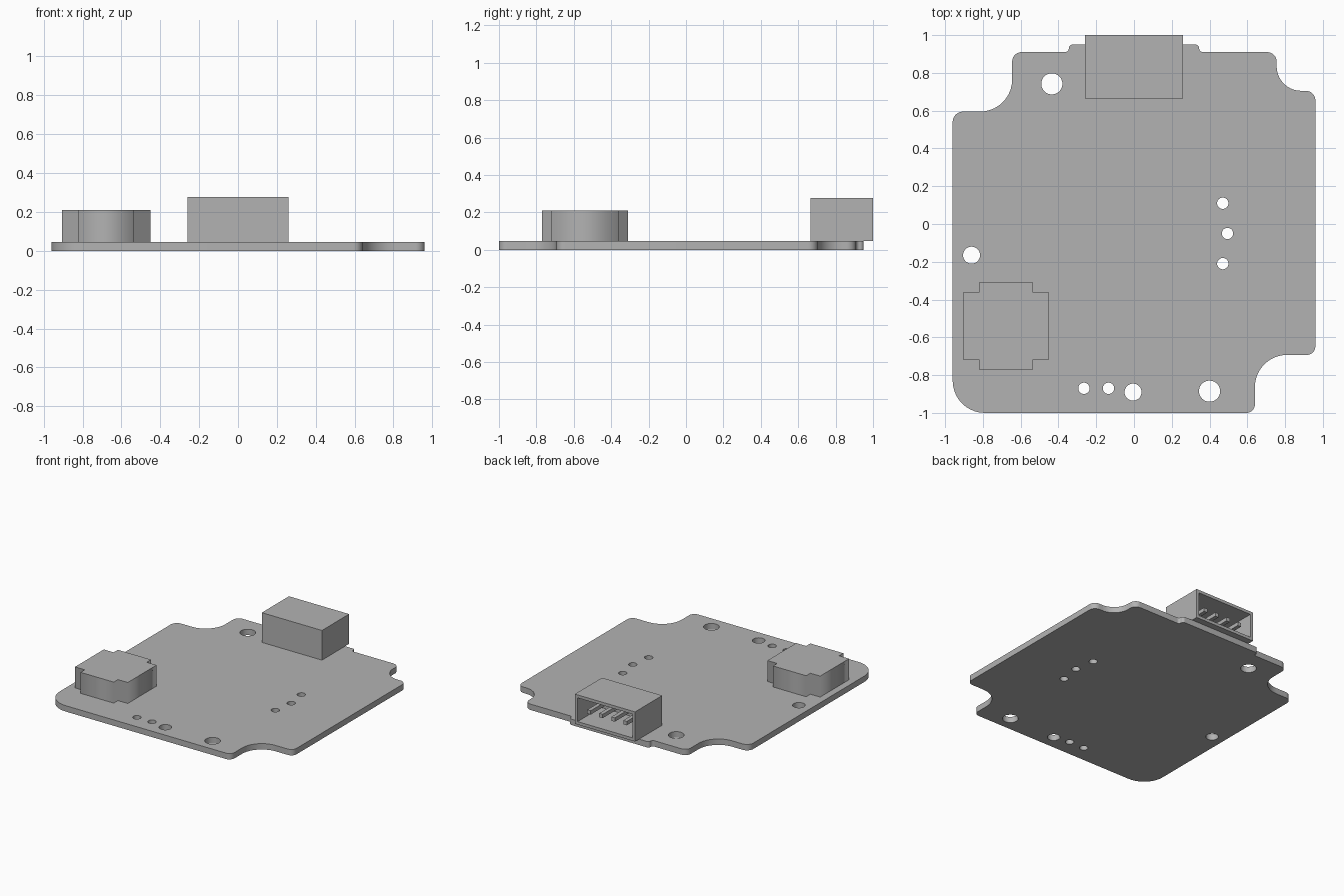
import bpy, bmesh, math
from mathutils import Vector

if "Cube" in bpy.data.objects:
    bpy.data.objects.remove(bpy.data.objects["Cube"])

BOARD_TOP = 0.046

# Single plain material
grey = bpy.data.materials.new("plain grey")
grey.use_nodes = True
colour = (0.45, 0.45, 0.45, 1)
grey.diffuse_color = colour
grey.node_tree.nodes["Principled BSDF"].inputs["Base Color"].default_value = colour


def fillet(corners, steps=10):
    """Round every right-angled corner (x, y, radius) of a closed outline."""
    points = []
    for i, (x, y, r) in enumerate(corners):
        p = Vector((x, y))
        u = (Vector(corners[i - 1][:2]) - p).normalized()
        v = (Vector(corners[(i + 1) % len(corners)][:2]) - p).normalized()
        for s in range(steps + 1):
            t = math.pi / 2 * s / steps
            points.append(p + r * (u + v - v * math.cos(t) - u * math.sin(t)))
    return points


def circle(x, y, r, n=32):
    return [Vector((x + r * math.cos(math.tau * i / n), y + r * math.sin(math.tau * i / n)))
            for i in range(n)]


def plate(name, loops, z0, z1):
    """Flat plate from an outline and any hole loops inside it."""
    curve = bpy.data.curves.new(name, "CURVE")
    curve.dimensions = "2D"
    curve.fill_mode = "BOTH"
    curve.extrude = (z1 - z0) / 2
    for loop in loops:
        spline = curve.splines.new("POLY")
        spline.points.add(len(loop) - 1)
        for point, co in zip(spline.points, loop):
            point.co = (co.x, co.y, 0, 1)
        spline.use_cyclic_u = True
    temp = bpy.data.objects.new(name, curve)
    bpy.context.collection.objects.link(temp)
    bpy.context.view_layer.update()
    mesh = bpy.data.meshes.new_from_object(temp.evaluated_get(
        bpy.context.evaluated_depsgraph_get()))
    bpy.data.objects.remove(temp)
    bm = bmesh.new()
    bm.from_mesh(mesh)
    bmesh.ops.translate(bm, verts=bm.verts, vec=(0, 0, (z0 + z1) / 2))
    bpy.data.meshes.remove(mesh)
    return finish(name, bm)


def finish(name, bm):
    bmesh.ops.remove_doubles(bm, verts=bm.verts, dist=0.0001)
    bmesh.ops.recalc_face_normals(bm, faces=bm.faces)
    mesh = bpy.data.meshes.new(name)
    bm.to_mesh(mesh)
    bm.free()
    mesh.materials.clear()
    mesh.materials.append(grey)
    obj = bpy.data.objects.new(name, mesh)
    bpy.context.collection.objects.link(obj)
    return obj


def box(low, high):
    bm = bmesh.new()
    bmesh.ops.create_cube(bm, size=1)
    low, high = Vector(low), Vector(high)
    bmesh.ops.scale(bm, verts=bm.verts, vec=high - low)
    bmesh.ops.translate(bm, verts=bm.verts, vec=(low + high) / 2)
    return bm


# Circuit board: notched corners, a rear tab and drilled holes
outline = fillet([
    (-0.96, -1.0, 0.17), (0.64, -1.0, 0.045), (0.64, -0.693, 0.17), (0.96, -0.693, 0.045),
    (0.96, 0.705, 0.05), (0.755, 0.705, 0.13), (0.755, 0.91, 0.05),
    (0.345, 0.91, 0.02), (0.345, 0.95, 0.02), (-0.345, 0.95, 0.02), (-0.345, 0.91, 0.02),
    (-0.645, 0.91, 0.05), (-0.645, 0.595, 0.17), (-0.96, 0.595, 0.055)])
holes = [circle(*h) for h in (
    (-0.435, 0.742, 0.056), (0.4, -0.885, 0.056),                            # mounting
    (-0.86, -0.165, 0.045), (-0.005, -0.89, 0.045),                          # locating
    (0.47, 0.11, 0.03), (0.495, -0.05, 0.03), (0.47, -0.21, 0.03),           # side pins
    (-0.265, -0.87, 0.03), (-0.135, -0.87, 0.03))]                           # front pins
board = plate("circuit_board", [outline] + holes, 0, BOARD_TOP)
bpy.ops.object.select_all(action="DESELECT")
board.select_set(True)
bpy.context.view_layer.objects.active = board
bpy.ops.object.shade_smooth_by_angle(angle=math.radians(30))

# Cross-shaped component block
cx, cy = -0.678, -0.54
quarter = [(0.228, 0.178), (0.143, 0.178), (0.143, 0.23)]
cross = []
for sx, sy in ((1, 1), (-1, 1), (-1, -1), (1, -1)):
    part = quarter if sx * sy > 0 else quarter[::-1]
    cross += [Vector((cx + sx * x, cy + sy * y)) for x, y in part]
plate("component_block", [cross], BOARD_TOP, 0.21)

# Socket housing: box hollowed from its rear face
bm = box((-0.26, 0.665, BOARD_TOP), (0.26, 1.0, 0.278))
bm.normal_update()
mouth = max(bm.faces, key=lambda f: f.calc_center_median().y)
bmesh.ops.inset_individual(bm, faces=[mouth], thickness=0.033)
cavity = bmesh.ops.extrude_discrete_faces(bm, faces=[mouth])["faces"]
bmesh.ops.translate(bm, verts=cavity[0].verts, vec=(0, -0.29, 0))
finish("socket_housing", bm)

# Four contact pins inside the socket
for i in range(4):
    x = (i - 1.5) * 0.104
    finish(f"socket_pin_{i + 1}", box((x - 0.015, 0.7, 0.14), (x + 0.015, 0.975, 0.17)))
